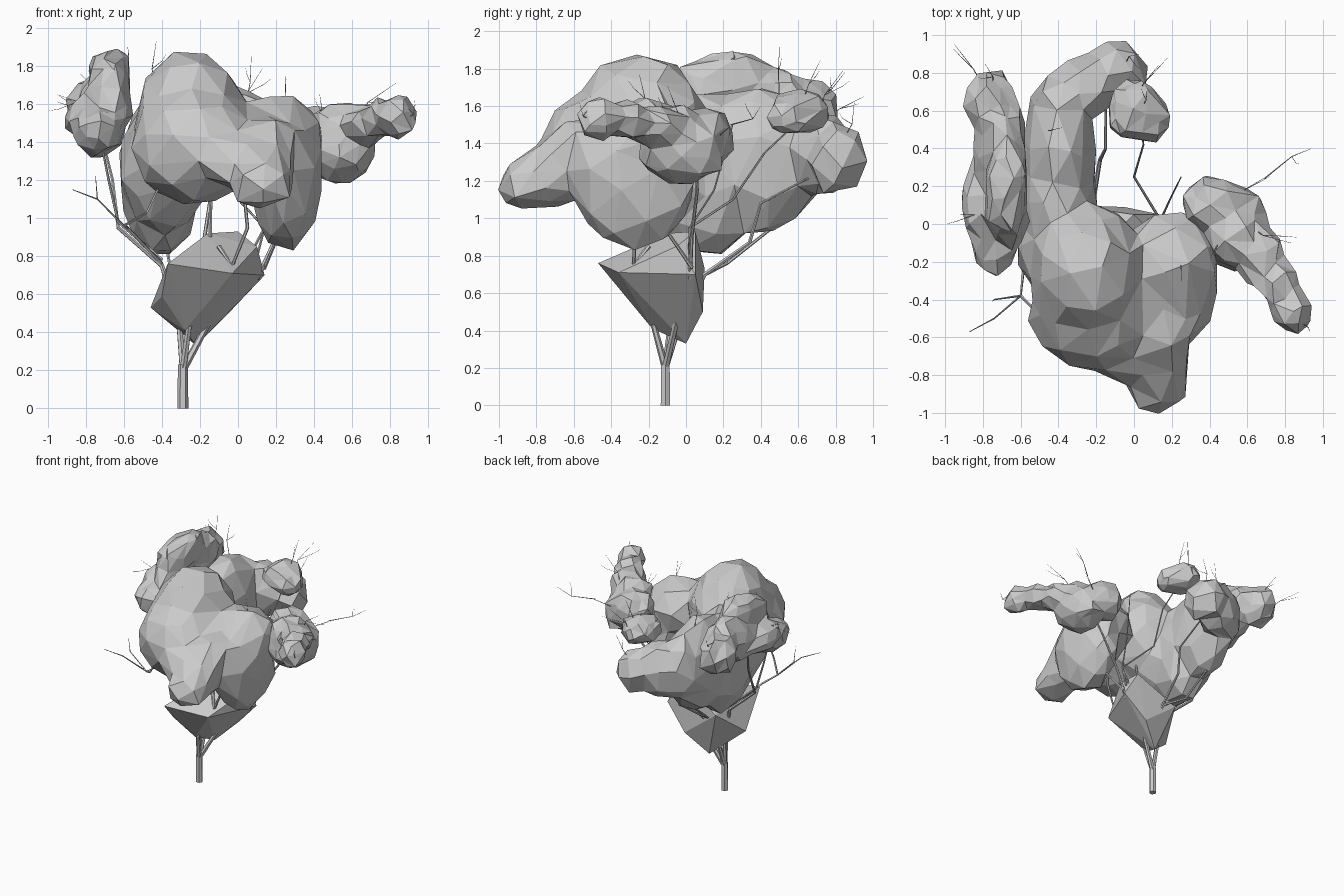
import bpy, bmesh, random
from mathutils import Vector, Matrix

random.seed(4)


def apply_mods(ob):
    dg = bpy.context.evaluated_depsgraph_get()
    me = bpy.data.meshes.new_from_object(ob.evaluated_get(dg))
    ob.modifiers.clear()
    ob.data = me


def new_object(name, bm):
    me = bpy.data.meshes.new(name)
    bm.to_mesh(me)
    bm.free()
    ob = bpy.data.objects.new(name, me)
    bpy.context.collection.objects.link(ob)
    return ob


def foliage(name, balls, faces, rough, blend=4):
    """Fuse ellipsoids (centre, radii) and reduce them to coarse facets."""
    bm = bmesh.new()
    for x, y, z, rx, ry, rz in balls:
        m = Matrix.Translation((x, y, z)) @ Matrix.Diagonal((rx * 1.05, ry * 1.05, rz * 1.05, 1))
        bmesh.ops.create_icosphere(bm, subdivisions=3, radius=1, matrix=m)
    ob = new_object(name, bm)
    r = ob.modifiers.new("fuse", 'REMESH')
    r.mode = 'VOXEL'
    r.voxel_size = 0.03
    s = ob.modifiers.new("smooth", 'SMOOTH')
    s.factor, s.iterations = 0.5, blend
    apply_mods(ob)
    tris = sum(len(p.vertices) - 2 for p in ob.data.polygons)
    d = ob.modifiers.new("facets", 'DECIMATE')
    d.ratio = faces / tris
    apply_mods(ob)
    for v in ob.data.vertices:
        v.co += Vector([random.uniform(-rough, rough) for _ in range(3)])
    for p in ob.data.polygons:
        p.use_smooth = False


def branch(name, pts, r0, r1, res=1):
    """Tapered tube along a path."""
    cu = bpy.data.curves.new(name, 'CURVE')
    cu.dimensions = '3D'
    cu.bevel_depth, cu.bevel_resolution, cu.use_fill_caps = 1, res, True
    sp = cu.splines.new('POLY')
    sp.points.add(len(pts) - 1)
    for i, p in enumerate(pts):
        sp.points[i].co = (*p, 1)
        sp.points[i].radius = r0 + (r1 - r0) * i / (len(pts) - 1)
    tmp = bpy.data.objects.new(name, cu)
    bpy.context.collection.objects.link(tmp)
    me = bpy.data.meshes.new_from_object(tmp.evaluated_get(bpy.context.evaluated_depsgraph_get()))
    bpy.data.objects.remove(tmp)
    for p in me.polygons:
        p.use_smooth = False
    bpy.context.collection.objects.link(bpy.data.objects.new(name, me))


def twig(base, tip):
    """Crooked thin twig with a side fork."""
    a, b = Vector(base), Vector(tip)
    n = Vector([random.uniform(-.04, .04) for _ in range(3)])
    mid = a.lerp(b, .5) + n
    branch("twig", [a, mid, b], .0035, .0008, 0)
    branch("twig_fork", [mid, mid + (b - mid) * .5 - n * 1.5, mid + (b - mid) * .8 - n * 2], .002, .0005, 0)


# main canopy: front dome, back arm with hook, right lobe with nose
foliage("main_canopy", [
    (-.25, -.25, 1.49, .29, .34, .38), (-.23, -.48, 1.38, .31, .28, .29),
    (-.39, -.1, 1.28, .23, .3, .34),
    (-.41, .1, 1.23, .21, .3, .42), (-.39, .38, 1.31, .19, .32, .38),
    (-.39, .6, 1.35, .17, .19, .26), (-.25, .74, 1.34, .18, .15, .22),
    (-.1, .82, 1.32, .14, .15, .17), (-.03, .78, 1.29, .1, .12, .15),
    (.26, -.28, 1.22, .18, .32, .37), (.2, -.2, 1.42, .24, .25, .22),
    (0, -.38, 1.37, .22, .25, .2), (.14, -.56, 1.33, .18, .2, .2),
    (-.04, -.62, 1.32, .24, .2, .16), (.02, -.72, 1.27, .2, .14, .12),
    (.13, -.74, 1.23, .16, .18, .17), (.12, -.87, 1.18, .15, .13, .13)], 380, .01, 6)

# leaf clusters around the crown
foliage("left_leaf_cluster", [
    (-.68, .2, 1.73, .12, .25, .16), (-.75, .65, 1.57, .14, .15, .16),
    (-.7, .48, 1.63, .13, .17, .16), (-.78, .15, 1.53, .12, .24, .12),
    (-.73, -.06, 1.46, .14, .2, .12), (-.65, .22, 1.78, .09, .18, .11),
    (-.67, .05, 1.55, .11, .15, .16), (-.72, .35, 1.57, .14, .17, .17)], 260, .024)
foliage("right_leaf_cluster", [
    (.42, .1, 1.43, .17, .15, .16), (.54, -.02, 1.36, .18, .22, .17),
    (.55, -.08, 1.51, .15, .15, .09), (.67, -.18, 1.5, .13, .15, .1),
    (.76, -.32, 1.53, .1, .14, .1), (.84, -.46, 1.53, .1, .11, .11)], 220, .017)
foliage("back_leaf_cluster", [
    (0, .6, 1.57, .14, .16, .11), (.09, .56, 1.55, .1, .12, .09)], 80, .018)

# lower crown: a coarse faceted rock-like hull
bm = bmesh.new()
for p in [(-.46, -.15, .53), (-.37, -.47, .76), (-.03, -.36, .71), (-.16, -.1, .92),
          (0, .05, .93), (.1, -.05, .85), (.14, .05, .7), (-.05, .09, .5),
          (-.22, 0, .33), (-.28, -.18, .41), (-.35, .1, .73), (-.4, -.3, .59)]:
    bm.verts.new(p)
bmesh.ops.convex_hull(bm, input=bm.verts)
new_object("lower_crown", bm)

# trunk and limbs
T = (-.29, -.11, .2)
branch("trunk", [(-.29, -.11, 0), (-.29, -.11, .12), (-.29, -.11, .23)], .029, .026)
branch("limb_right", [T, (-.15, -.05, .46), (.02, 0, .7), (.14, .03, .74), (.25, -.15, 1)], .02, .008)
branch("limb_far_right", [(.1, .02, .68), (.2, .03, .9), (.38, .06, 1.15), (.5, .05, 1.35)], .012, .007)
branch("limb_middle", [T, (-.26, -.17, .42), (-.15, -.1, .8), (-.14, -.15, 1.2)], .02, .008)
branch("limb_back", [T, (-.28, -.03, .45), (-.22, .1, .7), (-.18, .34, .87), (-.15, .4, 1.08), (-.15, .72, 1.25)], .018, .006)
branch("limb_back_low", [(-.22, .1, .7), (-.36, .22, .76), (-.4, .5, .98), (-.4, .65, 1.2)], .011, .006)
branch("limb_left", [T, (-.31, -.08, .45), (-.4, -.02, .75), (-.63, -.03, .95), (-.66, .1, 1.2), (-.72, .2, 1.45)], .018, .006)
branch("limb_outer_left", [(-.4, -.02, .78), (-.63, -.05, .98), (-.68, -.08, 1.2), (-.72, -.1, 1.4)], .01, .006)
branch("limb_up_back", [(.06, .02, .8), (.14, .02, .95), (0, .25, 1.1), (.05, .42, 1.35), (.03, .58, 1.5)], .009, .004)
branch("limb_up", [(.1, .02, .8), (.14, .02, .95), (.2, .15, 1.15), (.25, .25, 1.5)], .008, .003)
branch("limb_front", [(-.1, -.2, .85), (-.03, -.28, .75), (.05, -.27, .95), (.02, -.3, 1.25)], .013, .008)
branch("limb_side_twig", [(-.4, -.02, .76), (-.58, -.2, .95), (-.6, -.38, .96), (-.74, -.5, 1.1), (-.87, -.57, 1.15)], .01, .002, 0)
branch("limb_side_fork", [(-.6, -.38, .96), (-.74, -.4, 1.1), (-.75, -.41, 1.23)], .006, .001, 0)
branch("limb_side_join", [(-.6, -.38, .96), (-.48, -.5, 1.03), (-.4, -.5, 1.2)], .008, .006, 0)

# fine twigs poking out of the crown
for base, tip in [((-.42, .5, 1.6), (-.43, .5, 1.93)), ((-.78, .7, 1.5), (-.95, .95, 1.65)),
                  ((-.75, .65, 1.6), (-.79, .85, 1.78)), ((.03, .7, 1.5), (.13, .84, 1.79)),
                  ((.03, .6, 1.55), (.07, .72, 1.85)), ((.5, .12, 1.4), (.7, .25, 1.5)),
                  ((.69, .24, 1.5), (.94, .4, 1.6)), ((.6, 0, 1.45), (.83, -.1, 1.71)),
                  ((.84, -.46, 1.5), (.93, -.57, 1.62)), ((.25, -.25, 1.5), (.25, -.25, 1.77)),
                  ((-.07, .8, 1.35), (.03, .9, 1.62)), ((-.8, 0, 1.5), (-.95, .05, 1.65)),
                  ((.43, -.1, 1.45), (.43, -.15, 1.65)), ((-.6, .2, 1.75), (-.58, .25, 1.9))]:
    twig(base, tip)
